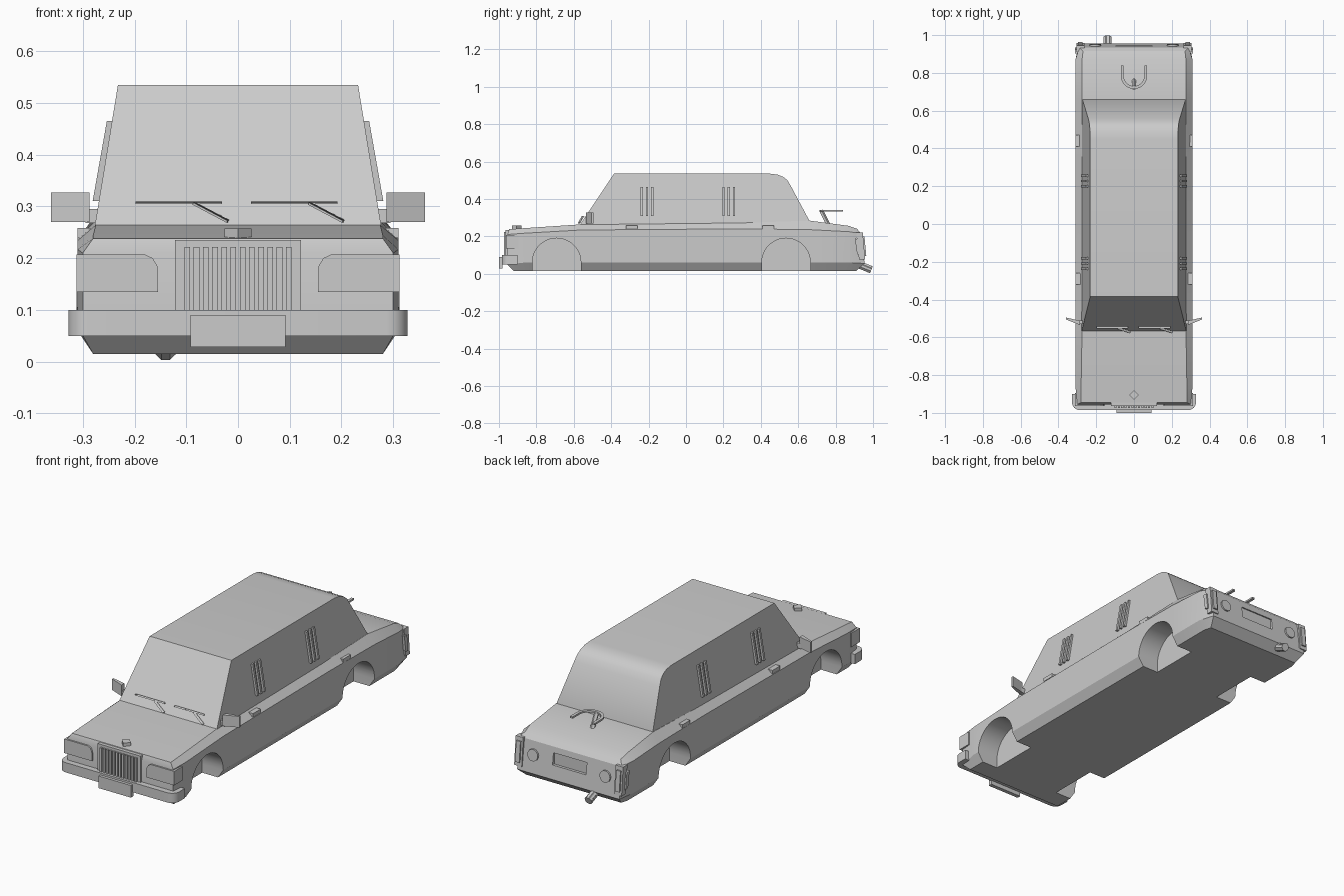
import bpy, bmesh, math
from mathutils import Vector

cube = bpy.data.objects.get("Cube")
if cube:
    bpy.data.objects.remove(cube, do_unlink=True)

GREY = (0.6, 0.6, 0.6, 1)
grey = bpy.data.materials.new("plain grey")
grey.use_nodes = True
grey.diffuse_color = GREY
grey.node_tree.nodes["Principled BSDF"].inputs["Base Color"].default_value = GREY


def make(name, verts, faces, smooth=False):
    mesh = bpy.data.meshes.new(name)
    mesh.from_pydata(verts, [], faces)
    bm = bmesh.new()
    bm.from_mesh(mesh)
    bmesh.ops.recalc_face_normals(bm, faces=bm.faces)
    bm.to_mesh(mesh)
    bm.free()
    mesh.materials.append(grey)
    obj = bpy.data.objects.new(name, mesh)
    bpy.context.collection.objects.link(obj)
    if smooth:
        bpy.ops.object.select_all(action='DESELECT')
        obj.select_set(True)
        bpy.context.view_layer.objects.active = obj
        bpy.ops.object.shade_smooth_by_angle(angle=math.radians(35))
    return obj


def prism(name, outline, place, lo, hi, smooth=False):
    """Extrude a 2D outline from lo to hi; place maps (a, b, t) to a point."""
    n = len(outline)
    verts = [place(a, b, t) for t in (lo, hi) for a, b in outline]
    faces = [(i, (i + 1) % n, n + (i + 1) % n, n + i) for i in range(n)]
    faces += [tuple(range(n)), tuple(range(n, 2 * n))]
    return make(name, verts, faces, smooth)


def along_x(a, b, t): return (t, a, b)
def along_y(a, b, t): return (a, t, b)
def along_z(a, b, t): return (a, b, t)


def box(name, x, y, z):
    rect = [(x[0], y[0]), (x[1], y[0]), (x[1], y[1]), (x[0], y[1])]
    return prism(name, rect, along_z, *z)


def arc(cx, cy, r, start, end, steps):
    angles = [math.radians(start + (end - start) * i / steps) for i in range(steps + 1)]
    return [(cx + r * math.cos(a), cy + r * math.sin(a)) for a in angles]


def rod(name, p, q, r, sides=4):
    """Straight bar of round or square section between two points."""
    p, q = Vector(p), Vector(q)
    turn = (q - p).to_track_quat('Z', 'Y')
    def place(a, b, t): return p.lerp(q, t) + turn @ Vector((a, b, 0))
    ring = arc(0, 0, r, 180 / sides, 540 - 180 / sides, sides - 1)
    return prism(name, ring, place, 0, 1, sides > 6)


# Body: stations from nose to tail, rows of (y, half width, z) from floor to top
def station(y, shoulder, top, width=0.275):
    return [(y, .28, .015), (y, .31, .06), (y, .31, shoulder), (y, width, top)]

stations = [
    [(-.92, .28, .015), (-.955, .3, .05), (-.955, .3, .21), (-.945, .28, .238)],
    station(-.86, .217, .244, .28), station(-.56, .234, .264),
    station(.3, .24, .272), station(.66, .236, .284), station(.87, .225, .256),
    [(.91, .27, .015), (.955, .29, .055), (.935, .29, .215), (.915, .27, .24)]]
verts, faces = [], []
for rows in stations:
    verts += [(w, y, z) for y, w, z in rows] + [(-w, y, z) for y, w, z in reversed(rows)]
for s in range(len(stations) - 1):
    for i in range(8):
        j = (i + 1) % 8
        faces.append((s * 8 + i, s * 8 + j, s * 8 + 8 + j, s * 8 + 8 + i))
for base in (0, 8 * (len(stations) - 1)):
    faces += [tuple(base + k for k in (i, i + 1, 6 - i, 7 - i)) for i in range(3)]
body = make("body", verts, faces)


def cut(cutter):
    mod = body.modifiers.new("cut", 'BOOLEAN')
    mod.operation = 'DIFFERENCE'
    mod.object = cutter
    bpy.context.view_layer.objects.active = body
    bpy.ops.object.modifier_apply(modifier=mod.name)
    bpy.data.objects.remove(cutter, do_unlink=True)

# Wheel arches and rear plate recess
for y in (-.692, .535):
    for lo, hi in ((.19, .4), (-.4, -.19)):
        outline = [(y + .13, -.05)] + arc(y, .06, .13, 0, 180, 20) + [(y - .13, -.05)]
        cut(prism("arch_cutter", outline, along_x, lo, hi))
cut(box("recess_cutter", (-.095, .095), (.932, 1.1), (.125, .185)))
bpy.ops.object.select_all(action='DESELECT')
body.select_set(True)
bpy.context.view_layer.objects.active = body
bpy.ops.object.shade_smooth_by_angle(angle=math.radians(20))

# Cabin: side profile whose sides lean inwards with height
def side_x(z): return .278 - .046 * (z - .255) / .28
def cabin_place(a, b, t): return (t * side_x(b), a, b)

profile = [(-.575, .25), (-.385, .535), (.45, .535), (.49, .53), (.52, .518),
           (.542, .5), (.56, .47), (.66, .283), (.66, .25)]
prism("cabin", profile, cabin_place, -1, 1, True)

# Front bumper wrapping the corners, with number plate
right_end = [(.328, -.9)] + arc(.288, -.945, .04, 0, -90, 6)
bumper = right_end + [(-x, y) for x, y in reversed(right_end)]
bumper += [(-.295, -.9), (-.295, -.945), (.295, -.945), (.295, -.9)]
prism("front_bumper", bumper, along_z, .05, .1, True)
box("front_plate", (-.092, .092), (-1, -.98), (.028, .09))

# Grille
box("grille_frame", (-.122, .122), (-.964, -.935), (.095, .235))
for i in range(12):
    x = -.098 + i * .196 / 11
    box("grille_bar", (x - .0055, x + .0055), (-.973, -.96), (.1, .222))

# Hood ornament
prism("hood_ornament", arc(0, -.905, .026, 0, 270, 3), along_z, .238, .257)

# Wipers
for x in (-.198, .025):
    rod("wiper_blade", (x, -.548, .306), (x + .167, -.548, .306), .005)
    rod("wiper_arm", (x + .112, -.552, .305), (x + .178, -.572, .27), .006)

# Paired parts on both sides
for s in (1, -1):
    lamp = [(s * .312, .135), (s * .312, .207), (s * .18, .207), (s * .165, .2),
            (s * .156, .185), (s * .155, .135)]
    prism("headlight", lamp, along_y, -.963, -.895)
    mirror = [(s * .287, -.535), (s * .361, -.505), (s * .361, -.495), (s * .287, -.512)]
    prism("mirror", mirror, along_z, .27, .327)
    box("mirror_stem", sorted((s * .255, s * .295)), (-.53, -.51), (.268, .295))
    for y in (-.29, .44):
        box("door_handle", sorted((s * .275, s * .31)), (y - .031, y + .031), (.239, .258))
    for y in (-.209, .228):
        for dy in (-.028, 0, .028):
            bar = [(side_x(.31) - .005, .31), (side_x(.31) + .012, .31),
                   (side_x(.465) + .01, .465), (side_x(.465) - .005, .465)]
            prism("pillar_louvre", [(s * a, b) for a, b in bar], along_y,
                  y + dy - .006, y + dy + .006)
    # Tail lamps: frame leaning with the rear panel, raised lens, side marker
    frame = [(.925, .075), (.958, .075), (.945, .22), (.91, .22)]
    prism("tail_light_frame", frame, along_x, *sorted((s * .262, s * .305)))
    lens = [(.95, .095), (.964, .095), (.954, .2), (.94, .2)]
    prism("tail_light_lens", lens, along_x, *sorted((s * .272, s * .296)))
    marker = [(.915, .105), (.935, .1), (.925, .185), (.903, .188)]
    prism("side_marker", marker, along_x, *sorted((s * .28, s * .312)))
    rod("reverse_light", (s * .205, .93, .145), (s * .205, .952, .147), .03, 16)

# Boot aerial: a flat open loop on a leaning post
loop = [(.07, .84)] + arc(0, .785, .07, 0, -180, 14) + [(-.07, .84), (-.055, .84)]
loop += arc(0, .785, .055, -180, 0, 14) + [(.055, .84)]
prism("aerial_loop", loop, along_z, .333, .342)
rod("aerial_post", (0, .76, .262), (0, .722, .338), .012, 8)

# Exhaust pipe
rod("exhaust_pipe", (-.14, .92, .05), (-.14, .991, .021), .021, 12)
